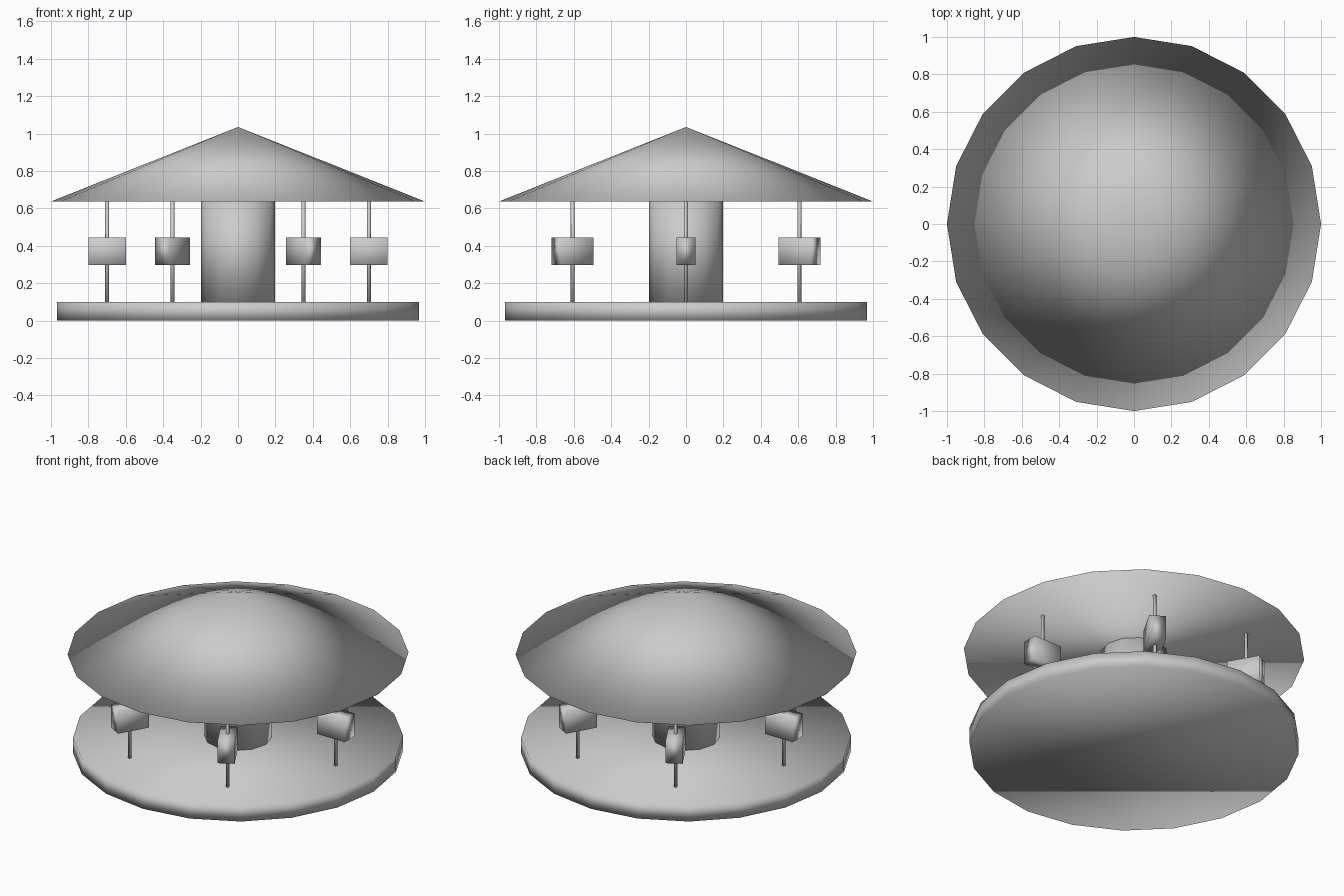
import bpy
from math import cos, sin, pi

if "Cube" in bpy.data.objects:
    bpy.data.objects.remove(bpy.data.objects["Cube"])


def finish(name):
    # every part is smooth shaded all over, caps included
    ob = bpy.context.object
    ob.name = name
    bpy.ops.object.shade_smooth()
    return ob


def cylinder(name, radius, z0, z1, sides, x=0, y=0):
    bpy.ops.mesh.primitive_cylinder_add(
        vertices=sides, radius=radius, depth=z1 - z0,
        location=(x, y, (z0 + z1) / 2))
    return finish(name)


BASE_TOP, ROOF_Z, APEX_Z = 0.10, 0.637, 1.035

# Platform and central column
cylinder("platform", 0.968, 0, BASE_TOP, 20)
cylinder("centre_column", 0.198, BASE_TOP, ROOF_Z, 12)

# Conical roof with closed underside
bpy.ops.mesh.primitive_cone_add(
    vertices=20, radius1=1.0, radius2=0, depth=APEX_Z - ROOF_Z,
    location=(0, 0, (ROOF_Z + APEX_Z) / 2))
finish("roof")

# Six poles, each carrying a block seat pointing outward
for i in range(6):
    a = i * pi / 3
    x, y = 0.70 * cos(a), 0.70 * sin(a)
    cylinder(f"pole_{i + 1}", 0.0105, BASE_TOP, ROOF_Z, 8, x, y)
    bpy.ops.mesh.primitive_cube_add(size=1, location=(x, y, 0.37), rotation=(0, 0, a))
    bpy.context.object.scale = (0.20, 0.10, 0.148)
    finish(f"seat_{i + 1}")
